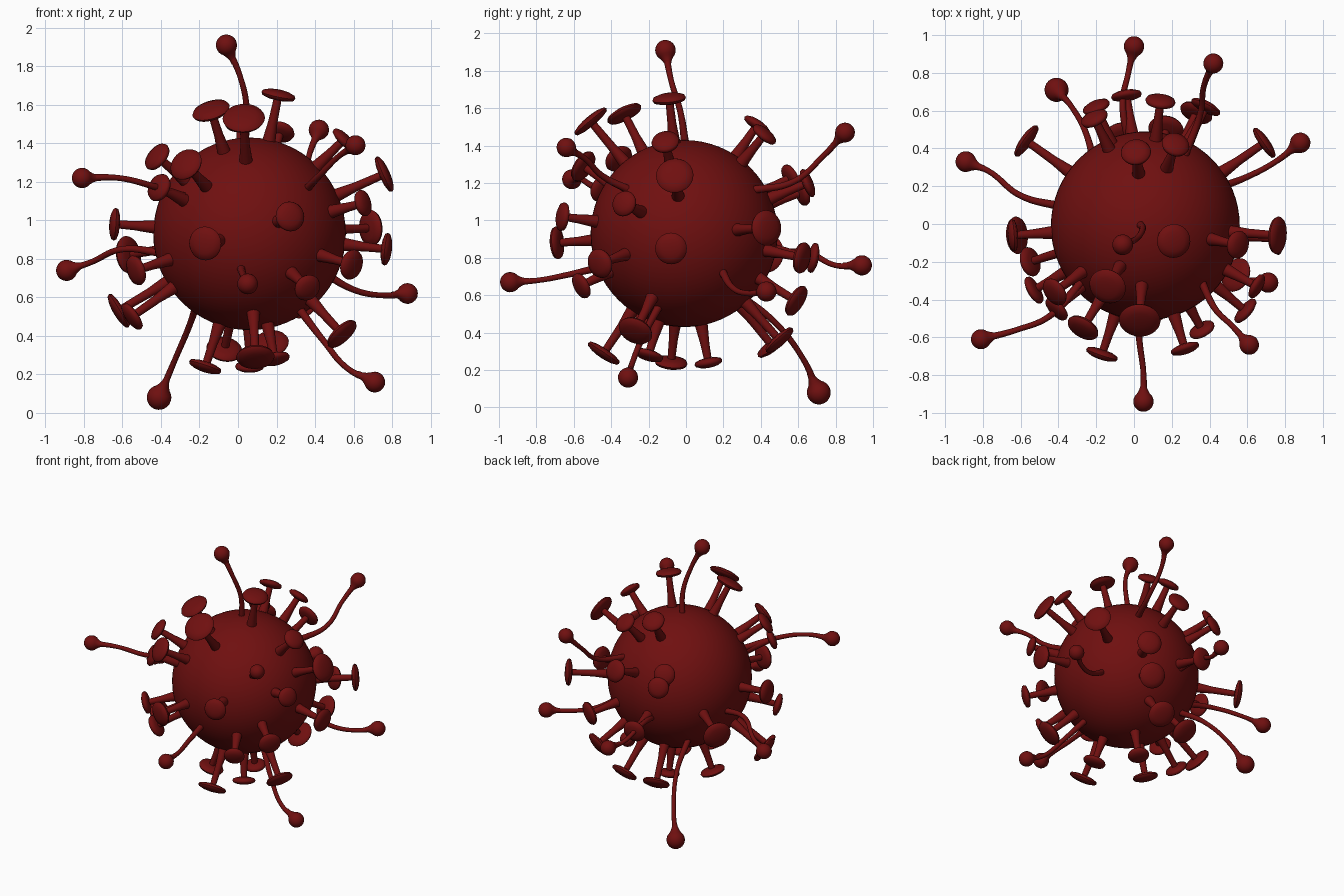
import bpy, bmesh, math
from mathutils import Vector

default_cube = bpy.data.objects.get("Cube")
if default_cube:
    bpy.data.objects.remove(default_cube, do_unlink=True)

CENTRE = Vector((.06, -.01, .93))
BODY_RADIUS = .5

# Single flat colour
red = bpy.data.materials.new("dark_red")
red.use_nodes = True
red.diffuse_color = (.16, .005, .005, 1)
red.node_tree.nodes["Principled BSDF"].inputs["Base Color"].default_value = red.diffuse_color


def finish(obj, name):
    """Name the active object, colour it and smooth it."""
    obj.name = name
    obj.data.name = name
    obj.data.materials.clear()
    obj.data.materials.append(red)
    bpy.ops.object.select_all(action="DESELECT")
    obj.select_set(True)
    bpy.context.view_layer.objects.active = obj
    bpy.ops.object.shade_smooth_by_angle(angle=math.radians(50))
    return obj


def lathe(name, profile, location, direction, steps=28):
    """Revolve (radius, height) points and aim the axis along direction."""
    bm = bmesh.new()
    verts = [bm.verts.new((radius, 0, height)) for radius, height in profile]
    edges = [bm.edges.new(pair) for pair in zip(verts, verts[1:])]
    bmesh.ops.spin(bm, geom=verts + edges, cent=(0, 0, 0), axis=(0, 0, 1),
                   angle=math.tau, steps=steps, use_duplicate=False)
    bmesh.ops.remove_doubles(bm, verts=bm.verts, dist=.0001)
    bmesh.ops.recalc_face_normals(bm, faces=bm.faces)
    mesh = bpy.data.meshes.new(name)
    bm.to_mesh(mesh)
    bm.free()
    obj = bpy.data.objects.new(name, mesh)
    bpy.context.collection.objects.link(obj)
    obj.location = location
    obj.rotation_euler = direction.to_track_quat("Z", "Y").to_euler()
    return finish(obj, name)


def spike(name, head, radius):
    """Tapered stem with a lens-shaped cap, pointing away from the body."""
    offset = Vector(head) - CENTRE
    reach = offset.length
    profile = [(0, BODY_RADIUS - .05), (.036, BODY_RADIUS - .05),
               (.034, BODY_RADIUS), (.024, BODY_RADIUS + .1), (.021, reach - .025),
               (radius * .6, reach - .022), (radius * .93, reach - .013),
               (radius, reach), (radius * .93, reach + .012),
               (radius * .6, reach + .023), (radius * .3, reach + .027),
               (0, reach + .028)]
    lathe(name, profile, CENTRE, offset)


def tentacle(name, points, bulb_radius):
    """Wavy tapered tube through the points, ending in a drop-shaped bulb."""
    points = [Vector(p) for p in points]
    root = points[0] + (CENTRE - points[0]) * .08
    path = [root] + points[1:]
    curve = bpy.data.curves.new(name, "CURVE")
    curve.dimensions = "3D"
    curve.bevel_depth = .015
    curve.bevel_resolution = 3
    curve.resolution_u = 10
    spline = curve.splines.new("BEZIER")
    spline.bezier_points.add(len(path) - 1)
    for point, position, thickness in zip(spline.bezier_points, path, (1.5, 1.1, 1, 1.3)):
        point.co = position
        point.radius = thickness
        point.handle_left_type = point.handle_right_type = "AUTO"
    obj = bpy.data.objects.new(name, curve)
    bpy.context.collection.objects.link(obj)
    bpy.ops.object.select_all(action="DESELECT")
    obj.select_set(True)
    bpy.context.view_layer.objects.active = obj
    bpy.ops.object.convert(target="MESH")
    finish(bpy.context.object, name + "_stem")

    # Bulb: ball whose lower half runs into a short neck
    r = bulb_radius
    arc = [math.radians(a) for a in range(-50, 91, 14)]
    profile = [(.015, -1.9 * r), (.3 * r, -1.5 * r), (.45 * r, -1.1 * r)]
    profile += [(r * math.cos(a), r * math.sin(a)) for a in arc]
    profile.append((0, r))
    lathe(name + "_bulb", profile, points[-1], points[-1] - points[-2], 20)


# Round body
bpy.ops.mesh.primitive_uv_sphere_add(segments=64, ring_count=32,
                                     radius=BODY_RADIUS, location=CENTRE)
finish(bpy.context.object, "body")

# Capped spikes by region: cap centre and cap radius
spikes = {
    "upper": [
        ((.21, -.09, 1.65), .09), ((-.14, -.33, 1.57), .1), ((.03, -.51, 1.53), .11),
        ((.22, .42, 1.46), .075), ((.01, .38, 1.51), .08), ((-.42, -.36, 1.33), .08),
        ((-.27, -.55, 1.29), .09), ((.55, -.11, 1.42), .075)],
    "front": [
        ((-.41, -.45, 1.17), .075), ((-.17, -.69, .88), .088), ((.27, -.66, 1.02), .078),
        ((.36, -.56, .65), .072), ((.59, -.46, .77), .08), ((-.53, -.35, .74), .08)],
    "side": [
        ((-.64, -.06, .98), .085), ((-.57, .44, .82), .1), ((.77, -.08, .85), .085),
        ((.69, .43, .96), .095), ((.65, -.33, 1.09), .07), ((.76, -.06, 1.24), .1)],
    "back": [
        ((.38, .62, .8), .085), ((.33, .59, .57), .09), ((-.04, .68, .8), .082),
        ((-.2, .62, 1.15), .075), ((-.21, .56, 1.23), .075), ((.14, .65, 1.2), .08)],
    "lower": [
        ((-.62, -.06, .53), .1), ((-.55, -.2, .5), .08), ((.54, -.27, .41), .095),
        ((-.17, -.08, .24), .088), ((.09, -.44, .29), .1), ((.19, -.2, .28), .08),
        ((.06, .12, .24), .075), ((.17, .5, .36), .095), ((-.07, .46, .33), .095)],
}
for region, items in spikes.items():
    for number, (head, radius) in enumerate(items, 1):
        spike(f"{region}_spike_{number}", head, radius)

# Long tentacles from root to bulb
tentacle("top_tentacle",
         [(.03, 0, 1.42), (.045, -.03, 1.58), (.01, -.08, 1.75), (-.06, -.11, 1.91)], .055)
tentacle("front_right_tentacle",
         [(-.28, -.3, 1.13), (-.45, -.49, 1.18), (-.62, -.56, 1.22), (-.81, -.61, 1.22)], .053)
tentacle("right_tentacle",
         [(-.42, .1, .82), (-.6, .15, .85), (-.77, .28, .78), (-.89, .33, .74)], .055)
tentacle("low_back_tentacle",
         [(-.22, .27, .6), (-.25, .47, .46), (-.33, .62, .27), (-.41, .71, .08)], .064)
tentacle("low_front_tentacle",
         [(.33, -.15, .52), (.44, -.23, .38), (.57, -.29, .23), (.71, -.31, .16)], .054)
tentacle("left_tentacle",
         [(.45, .2, .73), (.6, .25, .64), (.75, .33, .61), (.88, .43, .62)], .054)
tentacle("front_tentacle",
         [(.01, -.47, .74), (.03, -.63, .71), (.05, -.79, .68), (.05, -.94, .67)], .054)
tentacle("high_back_tentacle",
         [(.28, .38, 1.18), (.35, .58, 1.21), (.37, .73, 1.34), (.42, .85, 1.47)], .053)
tentacle("high_front_tentacle",
         [(.37, -.3, 1.17), (.43, -.45, 1.24), (.52, -.54, 1.33), (.61, -.64, 1.39)], .052)
tentacle("back_tentacle",
         [(-.03, .45, .8), (-.06, .64, .83), (-.03, .8, .76), (0, .94, .76)], .054)
